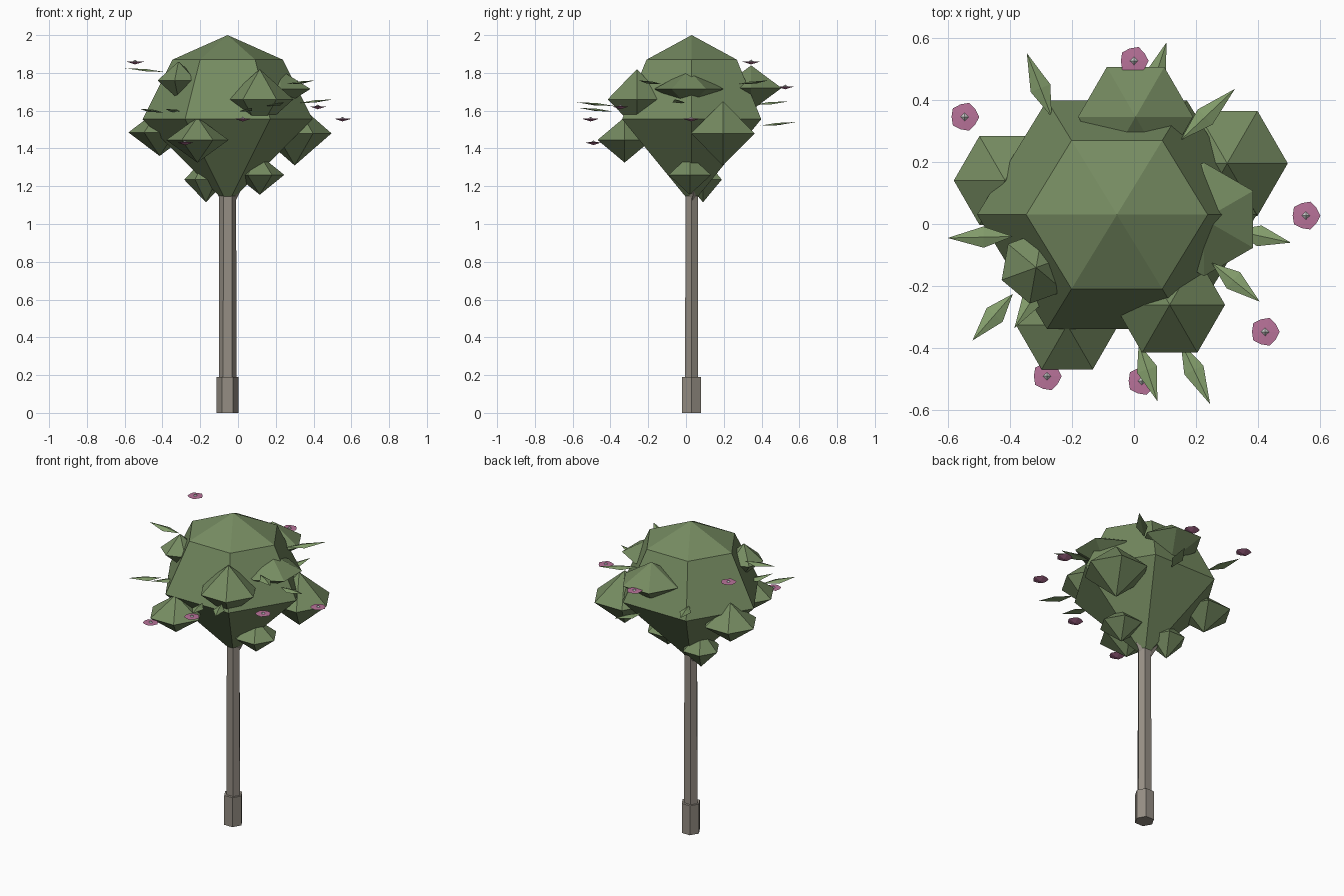
import bpy, bmesh
from math import cos, sin, pi, radians
from mathutils import Vector

if "Cube" in bpy.data.objects:
    bpy.data.objects.remove(bpy.data.objects["Cube"])


def mat(name, rgb):
    m = bpy.data.materials.new(name)
    m.diffuse_color = (*rgb, 1)
    m.use_nodes = True
    m.node_tree.nodes["Principled BSDF"].inputs["Base Color"].default_value = m.diffuse_color
    return m


CANOPY = mat("canopy_green", (0.18, 0.26, 0.12))
LEAF = mat("leaf_green", (0.23, 0.34, 0.15))
PINK = mat("petal_pink", (0.48, 0.17, 0.32))
BARK = mat("bark", (0.30, 0.27, 0.23))


def make(name, verts, faces, material):
    me = bpy.data.meshes.new(name)
    me.from_pydata([tuple(v) for v in verts], [], faces)
    bm = bmesh.new()
    bm.from_mesh(me)
    bmesh.ops.recalc_face_normals(bm, faces=bm.faces)
    bm.to_mesh(me)
    bm.free()
    ob = bpy.data.objects.new(name, me)
    bpy.context.collection.objects.link(ob)
    if material:
        me.materials.append(material)
    return ob


def lathe(name, centre, profile, material, n=6, sy=1.0, wave=0.0, turn=0):
    """Faceted solid of revolution; a zero radius makes a single pole point.
    wave pulls in every second corner for a petal outline."""
    cx, cy, cz = centre
    verts, rings, faces = [], [], []
    for r, z in profile:
        count = n if r > 0 else 1
        rings.append(range(len(verts), len(verts) + count))
        for i in range(count):
            a, k = 2 * pi * i / n + radians(turn), r * (1 - wave * (i % 2))
            verts.append((cx + k * cos(a), cy + k * sin(a) * sy, cz + z))
    for a, b in zip(rings, rings[1:]):
        for i in range(n):
            j = (i + 1) % n
            f = [a[i % len(a)], a[j % len(a)], b[j % len(b)], b[i % len(b)]]
            faces.append(list(dict.fromkeys(f)))
    for ring in (rings[0], rings[-1]):
        if len(ring) > 1:
            faces.append(list(ring))
    return make(name, verts, faces, material)


def branch(name, p, q, r):
    """Tapered four sided limb."""
    p, q = Vector(p), Vector(q)
    rot = (q - p).to_track_quat('Z', 'Y')
    verts = [c + rot @ Vector((k * cos(i * pi / 2), k * sin(i * pi / 2), 0))
             for c, k in ((p, r), (q, r * 0.6)) for i in range(4)]
    faces = [(i, (i + 1) % 4, (i + 1) % 4 + 4, i + 4) for i in range(4)]
    make(name, verts, faces + [(0, 1, 2, 3), (4, 5, 6, 7)], BARK)


def leaf(name, base, tip, w=0.034):
    """Thin diamond leaf folded along its midrib."""
    b, t = Vector(base), Vector(tip)
    d = t - b
    side = Vector((-d.y, d.x, 0)).normalized() * w
    m = b + d * 0.45
    up = Vector((0, 0, 0.006))
    make(name, [b, m + side - up, t, m - side - up, m + up, m],
         [(0, 1, 4), (4, 1, 2), (0, 4, 3), (4, 2, 3),
          (0, 5, 1), (5, 2, 1), (0, 3, 5), (5, 3, 2)], LEAF)


# trunk and root collar
X, Y = -0.055, 0.03
lathe("root_collar", (X, Y, 0), [(0.058, 0), (0.058, 0.19)], BARK)
lathe("trunk", (X, Y, 0), [(0.047, 0.1), (0.045, 1.3)], BARK, sy=0.85)

# short forks under the crown
for i, (x, y) in enumerate([(0.04, 0.04), (-0.14, 0.09)]):
    branch(f"branch_{i}", (X, Y, 1.08), (x, y, 1.25), 0.018)

# main crown
lathe("crown", (X, Y, 0),
      [(0, 2.0), (0.292, 1.87), (0.45, 1.555), (0, 1.105)], CANOPY, sy=0.945)

# foliage clumps: x, y, z, radius, half height, turn
clumps = [
    (-0.215, -0.325, 1.445, 0.165, 0.12, 0),
    (0.115, -0.26, 1.66, 0.178, 0.16, 0),
    (0.30, 0.195, 1.48, 0.195, 0.17, 0),
    (-0.415, 0.14, 1.485, 0.165, 0.125, 0),
    (-0.17, 0.09, 1.235, 0.115, 0.12, 0),
    (0.115, 0.02, 1.26, 0.13, 0.105, 0),
    (0.005, 0.345, 1.72, 0.185, 0.12, 0),
    (-0.315, -0.14, 1.76, 0.118, 0.10, 20),
    (0.225, 0.015, 1.715, 0.183, 0.10, 30),
]
for i, (x, y, z, r, h, turn) in enumerate(clumps):
    lathe(f"foliage_clump_{i}", (x, y, z), [(0, h), (r, 0), (0, -h)], CANOPY,
          turn=turn)

# loose leaves: base x, y then tip x, y then height
leaves = [
    (-0.265, 0.345, -0.345, 0.55, 1.64), (0.04, 0.39, 0.105, 0.585, 1.53),
    (0.15, 0.27, 0.325, 0.435, 1.75), (-0.39, -0.04, -0.60, -0.045, 1.815),
    (-0.39, -0.225, -0.52, -0.375, 1.60), (0.32, -0.02, 0.505, -0.06, 1.65),
    (0.25, -0.125, 0.405, -0.25, 1.75), (0.15, -0.38, 0.245, -0.58, 1.635),
    (0.015, -0.385, 0.075, -0.57, 1.605), (-0.28, -0.165, -0.385, -0.335, 1.60),
]
for i, (bx, by, tx, ty, z) in enumerate(leaves):
    leaf(f"leaf_{i}", (bx, by, z - 0.01), (tx, ty, z + 0.01))

# five petalled blossoms floating around the crown
blossoms = [
    (0.0, 0.525, 1.725), (-0.545, 0.345, 1.857), (0.553, 0.027, 1.555),
    (0.422, -0.347, 1.62), (-0.28, -0.49, 1.43), (0.025, -0.505, 1.555),
]
for i, (x, y, z) in enumerate(blossoms):
    lathe(f"blossom_{i}", (x, y, z), [(0, -0.012), (0.047, 0.002), (0, 0.004)],
          PINK, n=10, wave=0.1)
    lathe(f"blossom_centre_{i}", (x, y, z), [(0, 0.013), (0.018, 0), (0, -0.013)],
          None, n=4)
